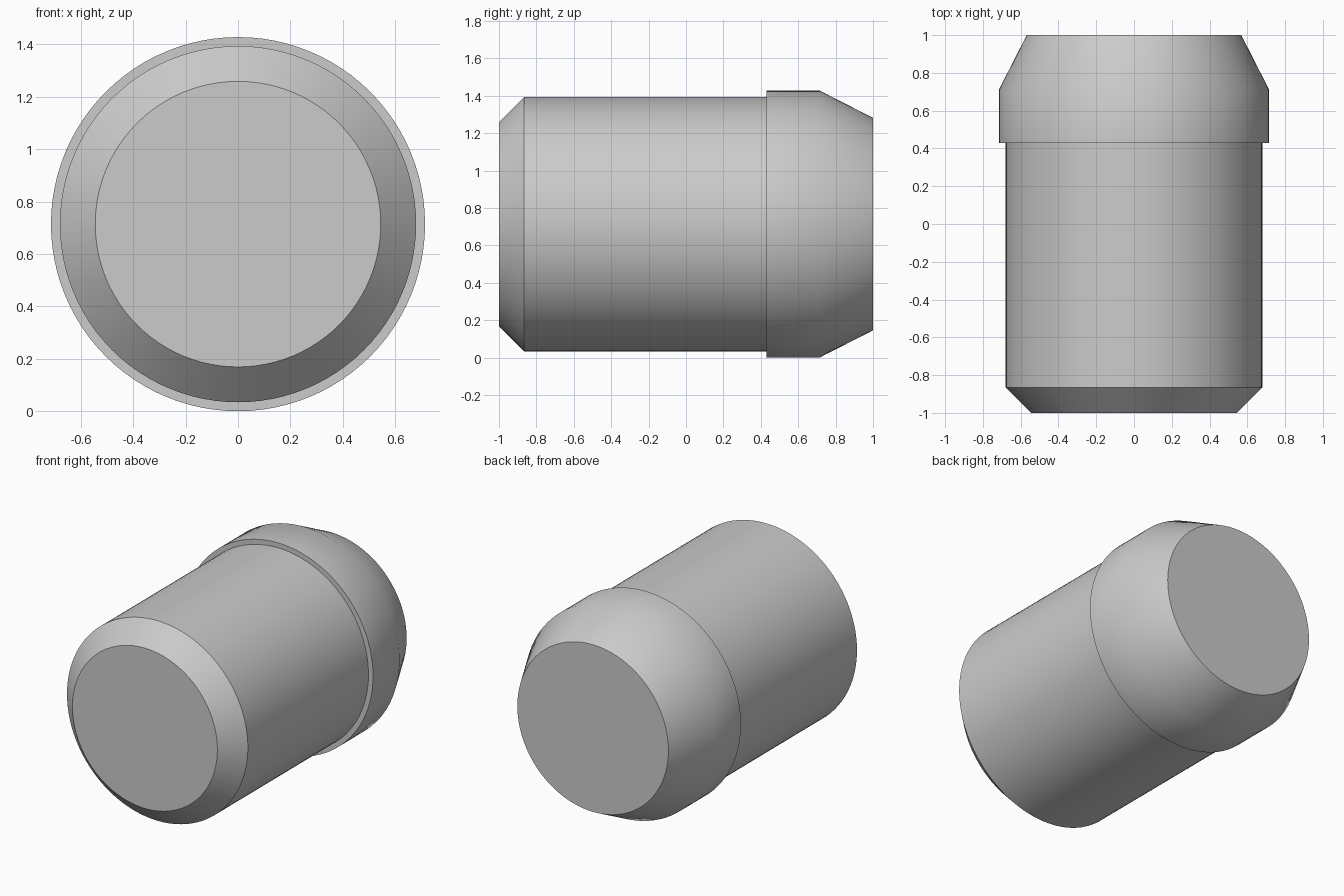
import bpy, bmesh, math

if "Cube" in bpy.data.objects:
    bpy.data.objects.remove(bpy.data.objects["Cube"])

SEGMENTS = 96
AXIS_Z = 0.714

grey = bpy.data.materials.new("plain grey")
grey.diffuse_color = (0.6, 0.6, 0.6, 1)
grey.use_nodes = True
grey.node_tree.nodes["Principled BSDF"].inputs["Base Color"].default_value = grey.diffuse_color


def lathe(name, profile):
    """Closed solid turned around the y axis from (y, radius) points."""
    bm = bmesh.new()
    rings = []
    for y, r in profile:
        rings.append([bm.verts.new((r * math.cos(a), y, r * math.sin(a)))
                      for a in (2 * math.pi * i / SEGMENTS for i in range(SEGMENTS))])
    for a, b in zip(rings, rings[1:]):
        for i in range(SEGMENTS):
            j = (i + 1) % SEGMENTS
            bm.faces.new((a[i], a[j], b[j], b[i]))
    bm.faces.new(rings[0])
    bm.faces.new(rings[-1])
    bmesh.ops.recalc_face_normals(bm, faces=bm.faces)
    mesh = bpy.data.meshes.new(name)
    bm.to_mesh(mesh)
    bm.free()
    mesh.materials.append(grey)
    obj = bpy.data.objects.new(name, mesh)
    obj.location.z = AXIS_Z
    bpy.context.collection.objects.link(obj)
    bpy.ops.object.select_all(action='DESELECT')
    obj.select_set(True)
    bpy.context.view_layer.objects.active = obj
    bpy.ops.object.shade_smooth_by_angle(angle=math.radians(30))
    return obj


# Chamfered barrel, stepped collar and gently tapered rear as one turned body
lathe("turned_plug_body", [
    (-1.0, 0.545), (-0.865, 0.68), (0.43, 0.68),
    (0.43, 0.714), (0.714, 0.714), (1.0, 0.568),
])
